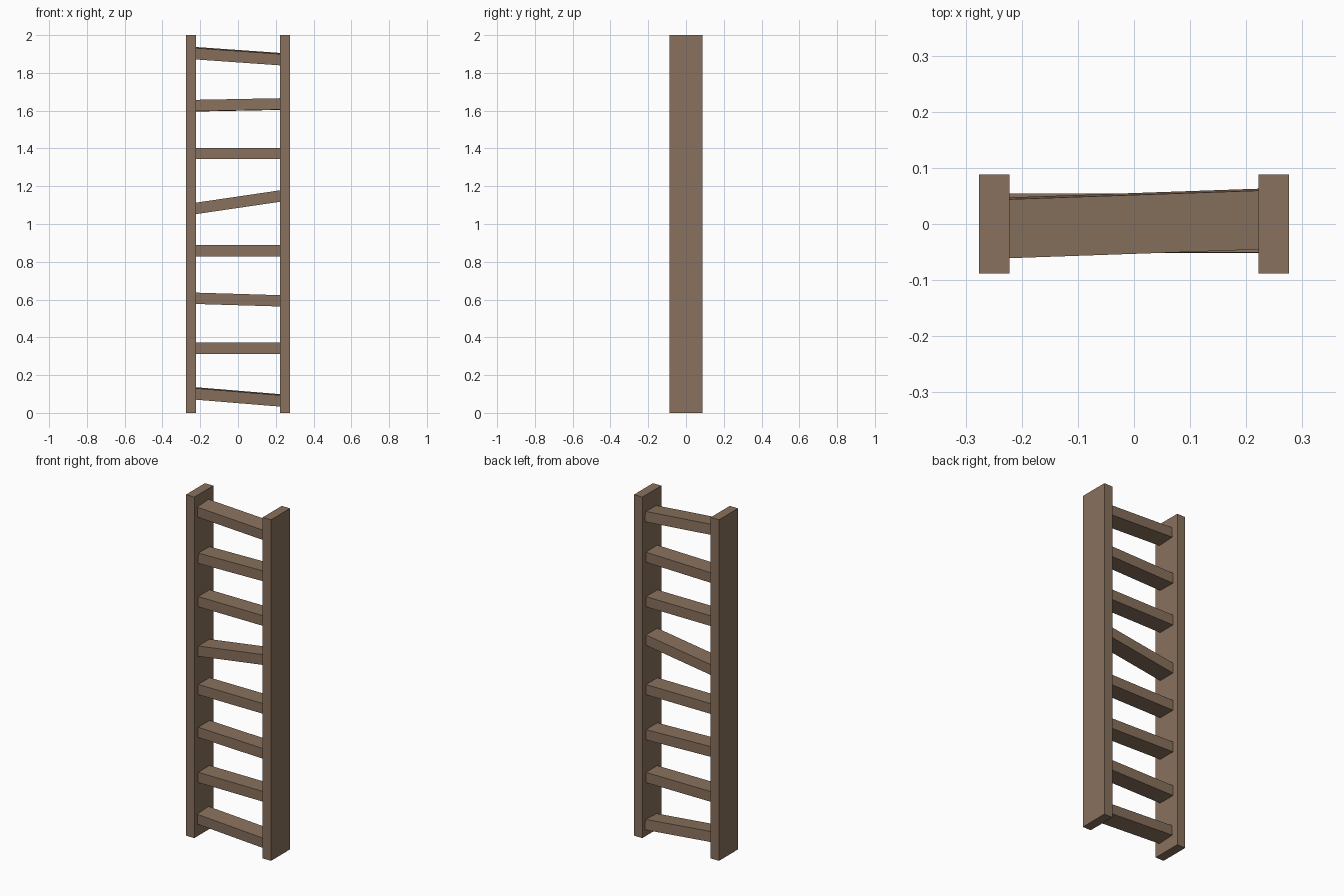
import bpy
from math import radians, atan
from mathutils import Matrix, Euler

if "Cube" in bpy.data.objects:
    bpy.data.objects.remove(bpy.data.objects["Cube"])

wood = bpy.data.materials.new("wood")
wood.diffuse_color = (0.25, 0.165, 0.11, 1)
wood.use_nodes = True
wood.node_tree.nodes["Principled BSDF"].inputs["Base Color"].default_value = wood.diffuse_color


def plank(name, size, loc, rot=(0, 0, 0)):
    bpy.ops.mesh.primitive_cube_add(size=1)
    ob = bpy.context.object
    ob.name = name
    ob.data.transform(Matrix.Diagonal((*size, 1)))
    ob.location = loc
    ob.rotation_euler = Euler(rot)
    ob.data.materials.append(wood)
    return ob


# Upright side rails
for side, sx in (("left", -1), ("right", 1)):
    plank(f"{side}_rail", (0.054, 0.176, 2.0), (sx * 0.249, 0, 1.0))

# Rungs, evenly spaced but knocked askew: (slope in x-z, roll deg, yaw deg)
askew = [
    (-0.082, 3.3, 2), (0, 0, 0), (-0.03, 0, 0), (0, 0, 0),
    (0.147, 0, 0), (0, 0, 0), (0.019, -1, 0), (-0.07, 3.3, 2),
]
for i, (slope, roll, yaw) in enumerate(askew):
    plank(f"rung_{i + 1}", (0.462, 0.105, 0.06), (0, 0.001, 0.0845 + i * 0.2577),
          (radians(roll), -atan(slope), radians(yaw)))
